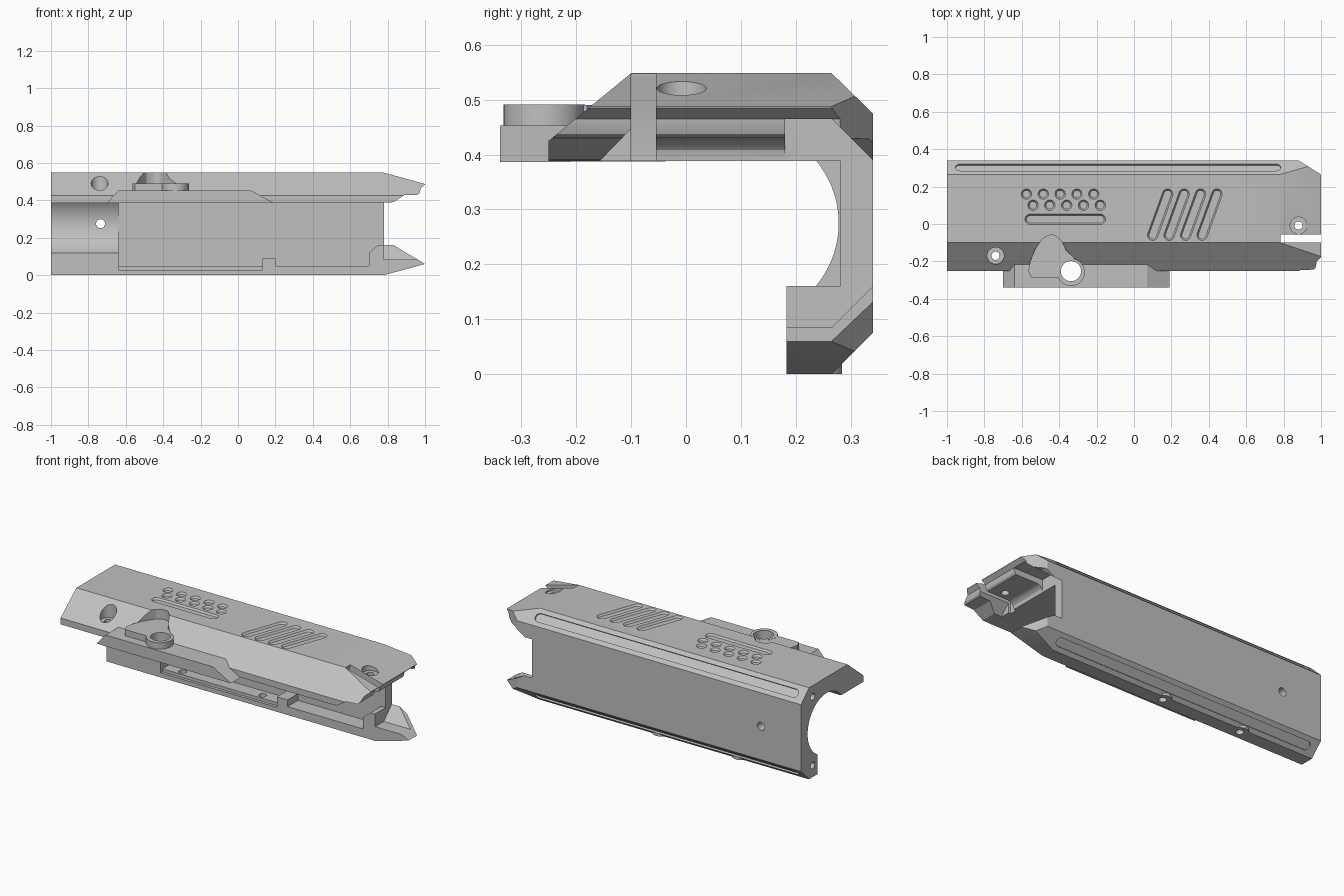
import bpy, bmesh, math
from mathutils import Vector, Matrix

old = bpy.data.objects.get("Cube")
if old:
    bpy.data.objects.remove(old, do_unlink=True)

GREY = (0.53, 0.53, 0.53, 1)
mat = bpy.data.materials.new("mid grey")
mat.use_nodes = True
mat.diffuse_color = GREY
mat.node_tree.nodes["Principled BSDF"].inputs["Base Color"].default_value = GREY

PLACE = {"x": lambda u, v, t: (t, u, v),
         "y": lambda u, v, t: (u, t, v),
         "z": lambda u, v, t: (u, v, t)}


def add_prism(bm, pts, axis, a, b, matrix=None, end_pts=None):
    """Extrude a closed outline along an axis from a to b, optionally tapered to end_pts."""
    lo = [bm.verts.new(PLACE[axis](u, v, a)) for u, v in pts]
    hi = [bm.verts.new(PLACE[axis](u, v, b)) for u, v in end_pts or pts]
    n = len(pts)
    faces = [bm.faces.new(lo), bm.faces.new(hi)]
    faces += [bm.faces.new((lo[i], lo[(i + 1) % n], hi[(i + 1) % n], hi[i])) for i in range(n)]
    bmesh.ops.recalc_face_normals(bm, faces=faces)
    if matrix:
        bmesh.ops.transform(bm, matrix=matrix, verts=lo + hi)


def build(name, *prisms):
    bm = bmesh.new()
    for p in prisms:
        add_prism(bm, *p)
    mesh = bpy.data.meshes.new(name)
    bm.to_mesh(mesh)
    bm.free()
    mesh.materials.append(mat)
    ob = bpy.data.objects.new(name, mesh)
    bpy.context.collection.objects.link(ob)
    return ob


def capsule(p, q, r, n=12):
    """Round-ended slot outline from p to q; a circle when p equals q."""
    p, q = Vector(p), Vector(q)
    d = q - p
    base = math.atan2(d.y, d.x) if d.length > 0 else 0
    out = []
    for c, start in ((q, -math.pi / 2), (p, math.pi / 2)):
        for i in range(n + (d.length > 0)):
            a = base + start + math.pi * i / n
            out.append((c.x + r * math.cos(a), c.y + r * math.sin(a)))
    return out


def circle(x, y, r, n=20):
    return capsule((x, y), (x, y), r, n)


def boolean(target, cutter, op="DIFFERENCE", keep=False):
    mod = target.modifiers.new("cut", "BOOLEAN")
    mod.operation, mod.solver, mod.object = op, "EXACT", cutter
    bpy.context.view_layer.objects.active = target
    bpy.ops.object.modifier_apply(modifier=mod.name)
    if not keep:
        bpy.data.objects.remove(cutter, do_unlink=True)


def cut(target, *prisms):
    boolean(target, build("cutter", *prisms))


# Main shell: hooked section along the length
section = [(-.25, .387), (-.25, .425), (-.10, .548), (.265, .548), (.34, .475),
           (.34, .075), (.265, 0), (.183, 0), (.183, .387)]
shell = build("shell", (section, "x", -1, 1))

# Screw bosses along the lower edge
boss_x = (-.53, 0)
boolean(shell, build("bosses", *[(circle(x, .234, .05), "z", 0, .06) for x in boss_x]), "UNION")

# Round bore at the rear, stepped pocket through the rest
cut(shell, (circle(.1, .275, .178, 40), "x", -1.1, -.62))
pocket = [(-.64, .388), (-.64, .045), (.13, .045), (.13, .09), (.2, .09), (.2, .05),
          (.7, .05), (.7, .12), (.75, .161), (1.1, .161), (1.1, .388)]
cut(shell, (pocket, "y", -.4, .281))
cut(shell, ([(-.64, .027), (.13, .027), (.13, .1), (-.64, .1)], "y", .1, .2))

# Pointed prongs at the far end
gap = [(.78, .388), (.83, .39), (.89, .428), (.96, .43), (.969, .437), (.974, .45),
       (.976, .465), (1.0, .485), (1.1, .485), (1.1, .06), (1, .06), (.83, .161), (.78, .161)]
cut(shell, (gap, "y", -.5, .5))
cut(shell, ([(.78, .548), (1.1, .46), (1.1, .7), (.78, .7)], "y", -.5, .5),
    ([(.78, 0), (1.1, .087), (1.1, -.2), (.78, -.2)], "y", -.5, .5))
cut(shell, ([(.88, .34), (1.04, .24), (1.04, .5), (.88, .5)], "z", -.1, .7))

# Hollow inner faces of the prongs
cut(shell, ([(.18, .35), (.18, .465), (.265, .465), (.345, .385), (.345, .35)], "x", .78, 1.1),
    ([(.1, .2), (.1, .085), (.265, .085), (.345, .165), (.345, .2)], "x", .78, 1.1),
    ([(-.165, .38), (-.1, .447), (-.1, .38)], "x", .78, 1.1))
cut(shell, ([(.78, .35), (.78, .392), (.784, .408), (.794, .42), (.81, .428), (.825, .43),
             (.955, .43), (.955, .35)], "y", -.06, .19))
cut(shell, ([(.782, .7), (.782, .54), (.765, .5), (.765, .3), (1.1, .3), (1.1, .7)],
            "y", -.1, -.055))

# Tapered grooves on the top
grooves = [((-.555, .025), (-.18, .025))]
grooves += [((-.575 + .09 * i, .16),) * 2 for i in range(5)]
grooves += [((-.54 + .09 * i, .1),) * 2 for i in range(5)]
grooves += [((.1 + .088 * i, -.06), (.18 + .088 * i, .16)) for i in range(4)]
cut(shell, *[(capsule(p, q, .02), "z", .537, .559, None, capsule(p, q, .036))
             for p, q in grooves])

# Long grooves on both back chamfers
long_slot = capsule((-.93, 0), (.76, 0), .025)
cut(shell, *[(long_slot, "z", -.009, .05,
              Matrix.Translation((0, .3025, z)) @ Matrix.Rotation(math.radians(a), 4, "X"))
             for z, a in ((.5115, -45), (.0375, -135))])

# Screw holes: vertical, through the back wall, and in the rear end
cut(shell, *[(circle(x, .234, .022), "z", -.1, .1) for x in boss_x],
    (circle(-.74, -.17, .045), "z", .445, .7), (circle(.88, -.008, .045), "z", .5, .7),
    (circle(-.735, .275, .024), "y", .2, .5))
cut(shell, (circle(-.74, -.17, .022), "z", .3, .7), (circle(.88, -.008, .022), "z", .3, .7),
    *[(circle(.23, z, .02), "x", -1.1, -.94) for z in (.48, .07)])

# Lever with its recess in the sloped face
lever_outline = [(-.55, -.285), (-.565, -.25), (-.555, -.2), (-.53, -.14), (-.49, -.08),
                 (-.46, -.062), (-.44, -.058), (-.42, -.062), (-.39, -.09), (-.365, -.14),
                 (-.32, -.18), (-.32, -.25), (-.36, -.30), (-.40, -.285)]
cut(shell, (lever_outline, "z", .488, .7))
lever = build("lever", (lever_outline, "z", .44, .49))
boolean(lever, build("lever_boss", (circle(-.337, -.258, .074), "z", .44, .491)), "UNION")

# Side plate under the lever
side_plate = build("side_plate", ([(-.7, .386), (-.64, .453), (.07, .453), (.19, .386)],
                                  "y", -.339, -.21))

# Pivot hole through lever, plate and shell
pivot = build("pivot_cutter", (circle(-.337, -.252, .054), "z", .2, .7))
for part in (lever, side_plate, shell):
    boolean(part, pivot, keep=True)
bpy.data.objects.remove(pivot, do_unlink=True)

# Smooth the round walls, keep the machined edges sharp
bpy.ops.object.select_all(action="DESELECT")
for part in (shell, lever, side_plate):
    part.select_set(True)
bpy.context.view_layer.objects.active = shell
bpy.ops.object.shade_smooth_by_angle(angle=math.radians(25))
